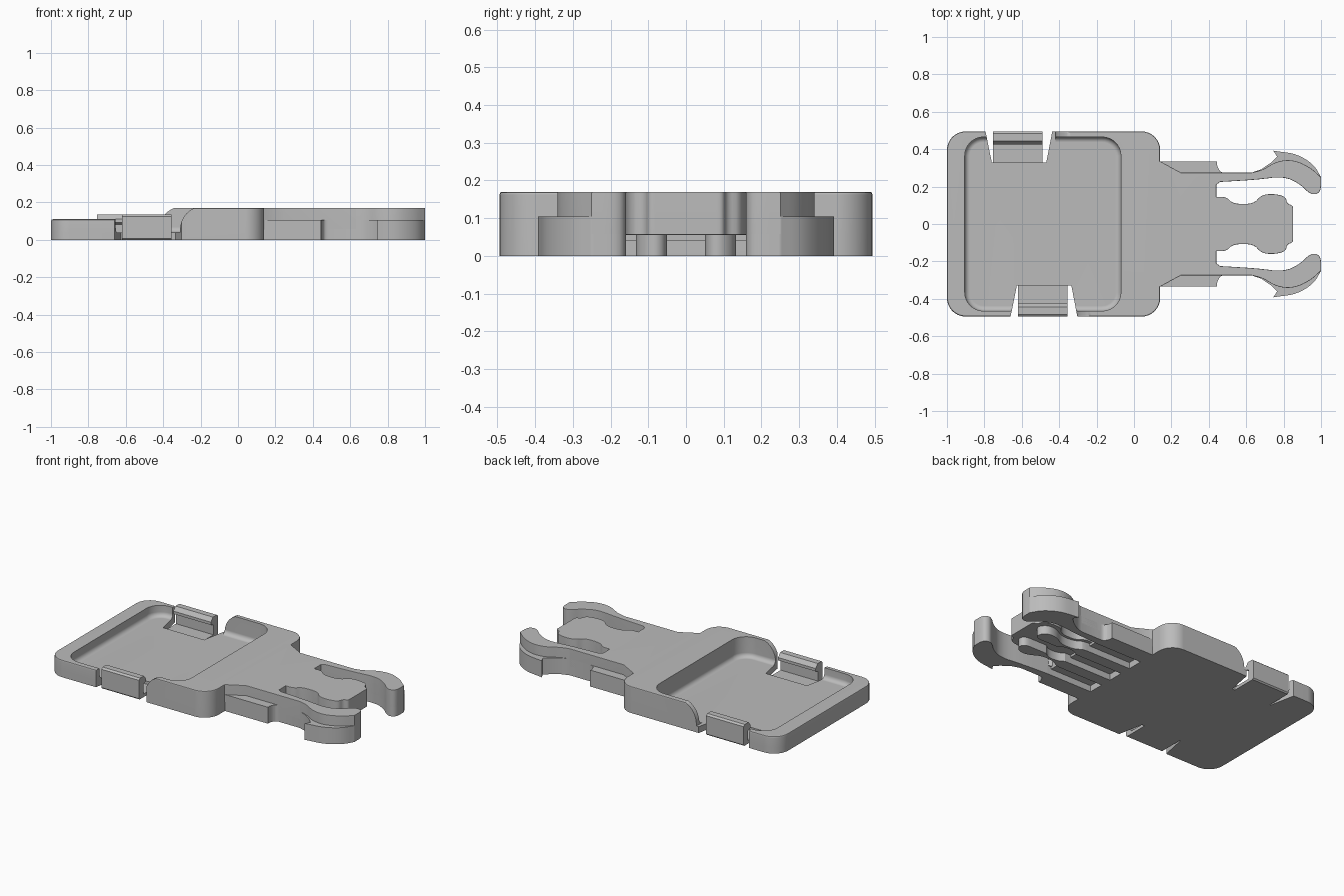
import bpy, bmesh
from math import cos, sin, pi, radians
from mathutils import Vector

scene = bpy.context.scene
if "Cube" in scene.objects:
    bpy.data.objects.remove(scene.objects["Cube"], do_unlink=True)

grey = bpy.data.materials.new("buckle grey plastic")
grey.use_nodes = True
grey.diffuse_color = (0.5, 0.5, 0.5, 1)
grey.node_tree.nodes["Principled BSDF"].inputs["Base Color"].default_value = (0.5, 0.5, 0.5, 1)

PLACE = {
    "z": lambda a, b, t: (a, b, t),
    "y": lambda a, b, t: (a, t, b),
    "x": lambda a, b, t: (t, a, b),
}


def extrude(name, outline, low, high, axis="z", top=0, bottom=0, segments=2):
    """Solid from a flat outline, optionally rounding its end rims."""
    bm = bmesh.new()
    ends = [[bm.verts.new(PLACE[axis](a, b, t)) for a, b in outline] for t in (low, high)]
    count = len(outline)
    caps = [bm.faces.new(ring) for ring in ends]
    for i in range(count):
        j = (i + 1) % count
        bm.faces.new((ends[0][i], ends[0][j], ends[1][j], ends[1][i]))
    bmesh.ops.recalc_face_normals(bm, faces=bm.faces)
    for cap, width in zip(caps, (bottom, top)):
        if width:
            bmesh.ops.bevel(bm, geom=list(cap.edges), offset=width, offset_type="OFFSET",
                            segments=segments, profile=0.5, affect="EDGES", clamp_overlap=True)
    mesh = bpy.data.meshes.new(name)
    bm.to_mesh(mesh)
    bm.free()
    mesh.materials.append(grey)
    obj = bpy.data.objects.new(name, mesh)
    scene.collection.objects.link(obj)
    return obj


def combine(target, tool, operation):
    """Apply a boolean and discard the tool."""
    tool.hide_render = True
    mod = target.modifiers.new("boolean", "BOOLEAN")
    mod.operation, mod.object, mod.solver = operation, tool, "EXACT"
    bpy.context.view_layer.objects.active = target
    bpy.ops.object.modifier_apply(modifier=mod.name)
    bpy.data.objects.remove(tool, do_unlink=True)


def rounded_rect(x0, x1, y0, y1, left, right, steps=8):
    """Rectangle outline with separate corner radii at its two x ends."""
    points = []
    for x, y, r, sx, sy, start in ((x1, y1, right, -1, -1, 0), (x0, y1, left, 1, -1, 1),
                                   (x0, y0, left, 1, 1, 2), (x1, y0, right, -1, 1, 3)):
        if not r:
            points.append((x, y))
            continue
        for i in range(steps + 1):
            a = (start + i / steps) * pi / 2
            points.append((x + sx * r + r * cos(a), y + sy * r + r * sin(a)))
    return points


def smooth(points, rounds=2):
    """Round an open polyline by corner cutting, keeping its ends."""
    pts = [Vector(p) for p in points]
    for _ in range(rounds):
        cut = [pts[0]]
        for a, b in zip(pts, pts[1:]):
            cut += [a.lerp(b, 0.25), a.lerp(b, 0.75)]
        pts = cut + [pts[-1]]
    return [tuple(p) for p in pts]


def flip(points, side):
    return [(x, y * side) for x, y in points]


WIDE, TALL, RIM, FLOOR = 0.495, 0.17, 0.11, 0.04

# Tray body: tall end, swept down to the floor beside each latch
body = extrude("tray_body", rounded_rect(-1, 0.14, -WIDE, WIDE, 0.1, 0.1), 0, TALL, top=0.008)
for side, edge in ((-1, -0.31), (1, -0.42)):
    sweep = [(edge + 0.11 - 0.11 * cos(i * pi / 20), 0.05 + 0.125 * sin(i * pi / 20))
             for i in range(11)]
    outline = [(-1.2, FLOOR), (edge, FLOOR)] + sweep + [(edge + 0.11, 0.4), (-1.2, 0.4)]
    combine(body, extrude("sweep_cutter", outline, *sorted((0, side)), axis="y"), "DIFFERENCE")

# Low rim, hollow and latch notches
rim = extrude("low_rim", rounded_rect(-1, -0.64, -WIDE, WIDE, 0.1, 0), 0, RIM, top=0.01)
combine(body, rim, "UNION")
hollow = extrude("hollow_cutter", rounded_rect(-0.905, -0.07, -0.465, 0.465, 0.1, 0.1),
                 FLOOR, 0.4, bottom=0.028, segments=4)
combine(body, hollow, "DIFFERENCE")

latch_profile = [(0.32, 0), (0.487, 0), (WIDE, 0.008), (WIDE, 0.125), (0.483, 0.135),
                 (0.445, 0.135), (0.425, 0.11), (0.425, 0.092), (0.45, 0.082),
                 (0.45, 0.02), (0.32, 0.02)]
for side, x, name in ((-1, -0.488, "right_latch"), (1, -0.622, "left_latch")):
    notch = [(x - 0.175, 0.51), (x - 0.138, 0.328), (x + 0.153, 0.328), (x + 0.188, 0.51)]
    combine(body, extrude("notch_cutter", flip(notch, side), -0.1, 0.4), "DIFFERENCE")
    profile = [(y * side, z) for y, z in latch_profile]
    extrude(name, profile, x - 0.133, x + 0.133, axis="x")

# Spring arm curves shared by the upper and lower layers
arm_inside = smooth([(1.0, 0.25), (1.0, 0.175), (0.965, 0.155), (0.93, 0.17), (0.885, 0.215),
                     (0.8, 0.255), (0.65, 0.236), (0.46, 0.225)])
arm_outside = smooth([(0.63, 0.275), (0.69, 0.29), (0.76, 0.335), (0.85, 0.345),
                      (0.94, 0.305), (1.0, 0.25)])
barb = [(0.63, 0.275), (0.68, 0.292), (0.735, 0.33), (0.765, 0.36), (0.745, 0.392)]
barb += smooth([(0.77, 0.388), (0.87, 0.375), (0.96, 0.32), (1.0, 0.25)])
tongue = smooth([(0.44, 0.145), (0.495, 0.145), (0.53, 0.107), (0.64, 0.107), (0.68, 0.155),
                 (0.745, 0.162), (0.81, 0.148), (0.82, 0.107), (0.85, 0.1), (0.85, 0.07)])

# Upper layer: neck, both arms and the guide tongue in one outline
half = [(0.1, 0.335), (0.14, 0.335), (0.25, 0.275)] + arm_outside + arm_inside[1:]
half += [(0.44, 0.21)] + tongue
extrude("neck_arms_and_tongue", half + flip(half[::-1], -1), 0.055, TALL,
        top=0.005, bottom=0.008)
extrude("neck_floor", rounded_rect(0.1, 0.44, -0.26, 0.26, 0, 0), FLOOR, 0.1)

# Lower layer: side ledge, barbed arm and guide rib on each side
ledge = [(0.1, 0.333), (0.445, 0.333), (0.445, 0.312)]
ledge += smooth([(0.452, 0.295), (0.465, 0.275), (0.51, 0.275)]) + barb
ledge += arm_inside[1:] + [(0.1, 0.225)]
rib = [(0.1, 0.125), (0.46, 0.125)] + smooth([(0.49, 0.12), (0.54, 0.09), (0.63, 0.09),
      (0.69, 0.13), (0.76, 0.135), (0.8, 0.09), (0.78, 0.05), (0.7, 0.05)])
rib += smooth([(0.62, 0.05), (0.59, 0.075), (0.52, 0.075), (0.48, 0.05)]) + [(0.1, 0.05)]
for side, word in ((1, "left"), (-1, "right")):
    extrude(word + "_barbed_arm", flip(ledge, side), 0, 0.105)
    extrude(word + "_guide_rib", flip(rib, side), 0, 0.065)

# Smooth curved walls, keep hard edges and flat caps
bpy.ops.object.select_all(action="DESELECT")
parts = [o for o in scene.objects if o.type == "MESH" and grey.name in o.data.materials]
for obj in parts:
    obj.select_set(True)
    bpy.context.view_layer.objects.active = obj
bpy.ops.object.shade_smooth_by_angle(angle=radians(30))
for obj in parts:
    weighted = obj.modifiers.new("flat caps", "WEIGHTED_NORMAL")
    weighted.keep_sharp = True
